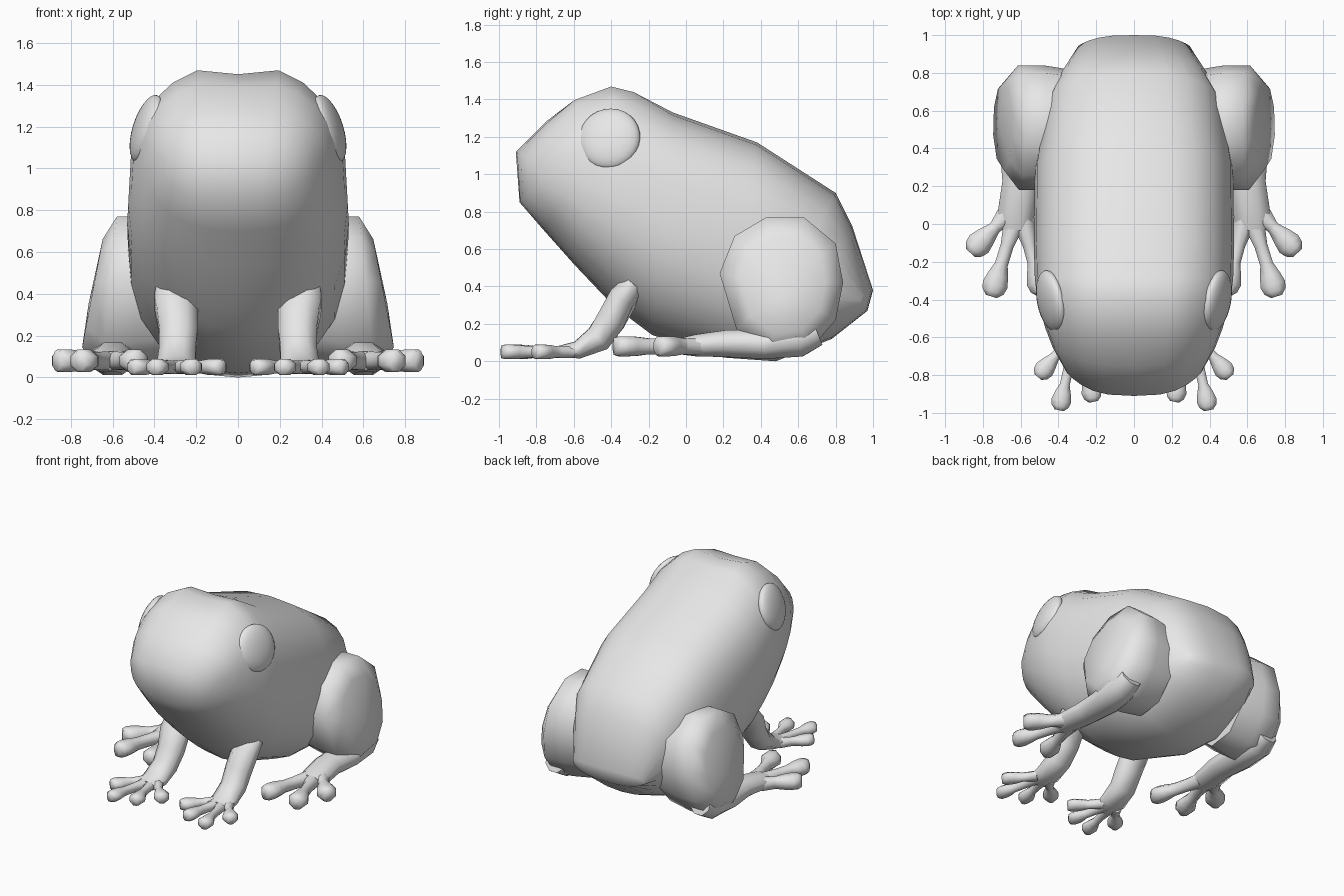
import bpy, bmesh, math
from mathutils import Vector, Matrix

if "Cube" in bpy.data.objects:
    bpy.data.objects.remove(bpy.data.objects["Cube"])

skin = bpy.data.materials.new("grey skin")
skin.diffuse_color = (0.8, 0.8, 0.8, 1)
skin.use_nodes = True
skin.node_tree.nodes["Principled BSDF"].inputs["Base Color"].default_value = skin.diffuse_color


def finish(name, bm, mirror=True, angle=60):
    bmesh.ops.recalc_face_normals(bm, faces=bm.faces)
    me = bpy.data.meshes.new(name)
    bm.to_mesh(me)
    bm.free()
    me.materials.append(skin)
    ob = bpy.data.objects.new(name, me)
    bpy.context.collection.objects.link(ob)
    bpy.ops.object.select_all(action='DESELECT')
    ob.select_set(True)
    bpy.context.view_layer.objects.active = ob
    bpy.ops.object.shade_smooth_by_angle(angle=math.radians(angle))
    if mirror:
        mod = ob.modifiers.new("mirror", 'MIRROR')
        mod.use_mirror_merge = False
    return ob


def bridge(bm, rings):
    for a, b in zip(rings, rings[1:]):
        n = len(a)
        for i in range(n):
            j = (i + 1) % n
            bm.faces.new((a[i], a[j], b[j], b[i]))


def tube(bm, path, sides=8):
    """Flattened tube: each path entry is x, y, z, half width, half height."""
    pts = [Vector(p[:3]) for p in path]
    rings = []
    for i, p in enumerate(path):
        t = (pts[min(i + 1, len(pts) - 1)] - pts[max(i - 1, 0)]).normalized()
        side = t.cross(Vector((0, 0, 1))).normalized()
        up = side.cross(t)
        ring = []
        for k in range(sides):
            a = 2 * math.pi * (k + 0.5) / sides
            ring.append(bm.verts.new(pts[i] + side * math.cos(a) * p[3] * 1.05
                                     + up * math.sin(a) * p[4] * 1.05))
        rings.append(ring)
    bridge(bm, rings)
    bm.faces.new(rings[0])
    bm.faces.new(rings[-1])


def toe(bm, root, tip, z, r, h, w):
    """Toe that narrows in the middle and swells into a rounded pad."""
    a, b = Vector((*root, z)), Vector((*tip, z))
    d = (b - a).normalized()
    path = [(*a, w * 1.7, h * 0.85), (*a.lerp(b, 0.4), w, h * 0.8)]
    for along, wide, tall in ((-1.6, w / r, 0.8), (-0.7, 0.82, 0.95), (0, 1, 1),
                              (0.55, 0.86, 1), (0.95, 0.45, 0.85)):
        path.append((*(b + d * r * along), r * wide, h * tall))
    tube(bm, path)


# Body: slanted sections (top y, z, bottom y, z, half width, end curvature, brow bump)
sections = [
    (-0.91, 1.12, -0.89, 0.85, 0.36, 0.12, 0),
    (-0.75, 1.28, -0.76, 0.70, 0.43, 0.10, 0),
    (-0.60, 1.39, -0.60, 0.52, 0.47, 0.05, 0.02),
    (-0.40, 1.45, -0.42, 0.33, 0.51, 0.00, 0.035),
    (-0.28, 1.43, -0.30, 0.23, 0.525, 0.00, 0.025),
    (-0.07, 1.33, -0.18, 0.14, 0.53, 0.00, 0),
    (0.38, 1.17, 0.20, 0.02, 0.525, 0.00, 0),
    (0.80, 0.90, 0.48, 0.00, 0.47, -0.04, 0),
    (0.89, 0.72, 0.78, 0.12, 0.39, -0.05, 0),
    (1.00, 0.38, 0.97, 0.27, 0.30, -0.05, 0),
]
bm = bmesh.new()
N = 24
rings = []
for ty, tz, by, bz, w, curve, bump in sections:
    ring = []
    for k in range(N):
        a = 2 * math.pi * k / N
        c, s = math.cos(a), math.sin(a)
        e = 2 / (2.8 if s > 0 else 2.05 if -0.5 < ty < 0.1 else 2.3)
        u = math.copysign(abs(c) ** e, c) if abs(c) > 1e-6 else 0
        v = math.copysign(abs(s) ** e, s) if abs(s) > 1e-6 else 0
        f = (v + 1) / 2
        z = bz + (tz - bz) * f
        if v > 0:
            z += bump * math.exp(-((abs(u * w) - 0.22) / 0.1) ** 2)
        ring.append(bm.verts.new((u * w, by + (ty - by) * f + curve * abs(u) ** 3, z)))
    rings.append(ring)
bridge(bm, rings)
for ring in (rings[0], rings[-1]):
    for i in range(N // 2):
        quad = [ring[i], ring[i + 1], ring[(N - i - 1) % N], ring[(N - i) % N]]
        bm.faces.new(list(dict.fromkeys(quad)))
finish("body", bm, mirror=False, angle=70)

# Eyes: flattened spheres tilted up and forward
bm = bmesh.new()
rot = Vector((1, -0.2, 0.32)).to_track_quat('X', 'Z').to_matrix().to_4x4()
bmesh.ops.create_uvsphere(bm, u_segments=24, v_segments=14, radius=1,
                          matrix=Matrix.Translation((0.437, -0.41, 1.19)) @ rot
                          @ Matrix.Diagonal((0.06, 0.168, 0.168, 1)))
finish("eyes", bm)

# Thighs: side outline swept outwards and domed
outline = [(0.18, 0.47), (0.26, 0.67), (0.43, 0.77), (0.63, 0.77), (0.80, 0.63),
           (0.84, 0.42), (0.80, 0.22), (0.66, 0.06), (0.45, 0.03), (0.27, 0.17)]
cy, cz = 0.52, 0.41
bm = bmesh.new()
rings = []
for f, x0, slope in ((0.92, 0.32, 0), (1, 0.48, -0.05), (1, 0.615, -0.10), (0.70, 0.695, -0.19)):
    rings.append([bm.verts.new((x0 + slope * f * (z - cz), cy + (y - cy) * f, cz + (z - cz) * f))
                  for y, z in outline])
bridge(bm, rings)
bm.faces.new(rings[0])
tip = bm.verts.new((0.715, cy, cz - 0.06))
for i in range(len(outline)):
    bm.faces.new((rings[-1][i], rings[-1][(i + 1) % len(outline)], tip))
finish("thighs", bm)

# Hind shins and feet
bm = bmesh.new()
tube(bm, [(0.61, 0.70, 0.16, 0.08, 0.08), (0.61, 0.60, 0.12, 0.11, 0.10),
          (0.60, 0.42, 0.09, 0.115, 0.08),
          (0.60, 0.22, 0.095, 0.10, 0.075), (0.625, 0.05, 0.085, 0.10, 0.06),
          (0.63, -0.03, 0.08, 0.085, 0.045)])
for root, end in (((0.67, 0.05), (0.82, -0.105)), ((0.63, 0.02), (0.735, -0.32)),
                  ((0.59, 0.02), (0.50, -0.31))):
    toe(bm, root, end, 0.08, 0.07, 0.055, 0.036)
finish("hind_feet", bm)

# Forelegs and front feet
bm = bmesh.new()
tube(bm, [(0.31, -0.27, 0.42, 0.09, 0.06), (0.295, -0.335, 0.34, 0.105, 0.075),
          (0.285, -0.40, 0.22, 0.095, 0.08), (0.29, -0.47, 0.12, 0.09, 0.075),
          (0.295, -0.58, 0.06, 0.095, 0.048), (0.30, -0.68, 0.05, 0.085, 0.033)])
for root, end in (((0.35, -0.62), (0.475, -0.77)), ((0.32, -0.64), (0.385, -0.935)),
                  ((0.28, -0.64), (0.225, -0.89)), ((0.25, -0.62), (0.11, -0.765))):
    toe(bm, root, end, 0.05, 0.055, 0.04, 0.027)
finish("forelegs", bm)
